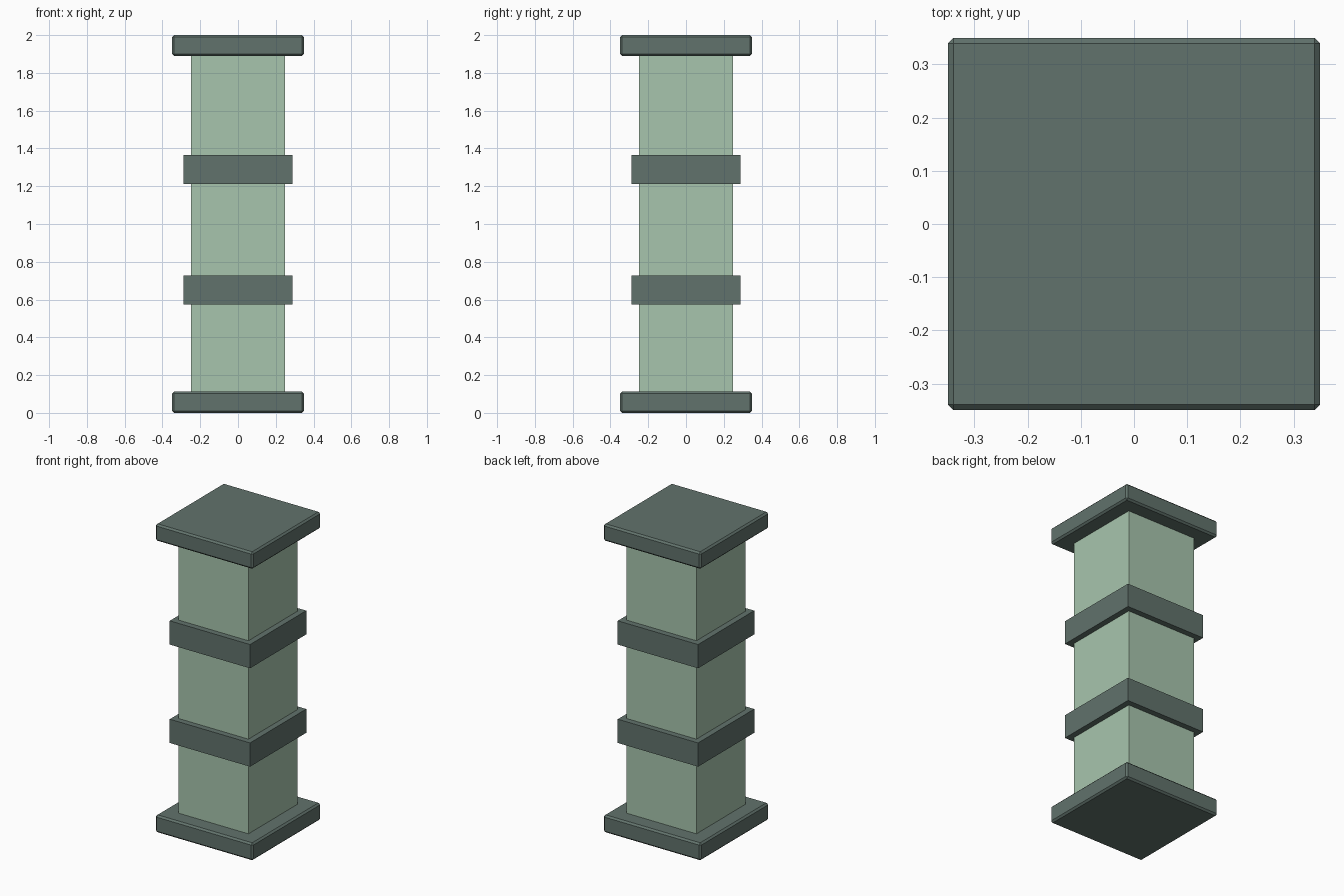
import bpy

if "Cube" in bpy.data.objects:
    bpy.data.objects.remove(bpy.data.objects["Cube"])


def material(name, color):
    m = bpy.data.materials.new(name)
    m.diffuse_color = (*color, 1)
    m.use_nodes = True
    m.node_tree.nodes["Principled BSDF"].inputs["Base Color"].default_value = m.diffuse_color
    return m


def block(name, half, z0, z1, mat, bevel=0):
    bpy.ops.mesh.primitive_cube_add(size=1, location=(0, 0, (z0 + z1) / 2))
    ob = bpy.context.object
    ob.name = name
    ob.scale = (2 * half, 2 * half, z1 - z0)
    bpy.ops.object.transform_apply(location=False, rotation=False, scale=True)
    ob.data.materials.append(mat)
    if bevel:
        mod = ob.modifiers.new("chamfer", 'BEVEL')
        mod.width = bevel
        mod.segments = 1
    return ob


light = material("pale_green", (0.39, 0.56, 0.42))
dark = material("dark_green", (0.12, 0.17, 0.15))

# Square shaft, seated just against the plates
block("shaft", 0.25, 0.11, 1.89, light)

# Chamfered plates at both ends
block("base_plate", 0.35, 0.0, 0.113, dark, 0.011)
block("cap_plate", 0.35, 1.89, 2.0, dark, 0.011)

# Two plain bands around the shaft
for name, z in (("lower_band", 0.65), ("upper_band", 1.288)):
    block(name, 0.288, z - 0.077, z + 0.077, dark)
